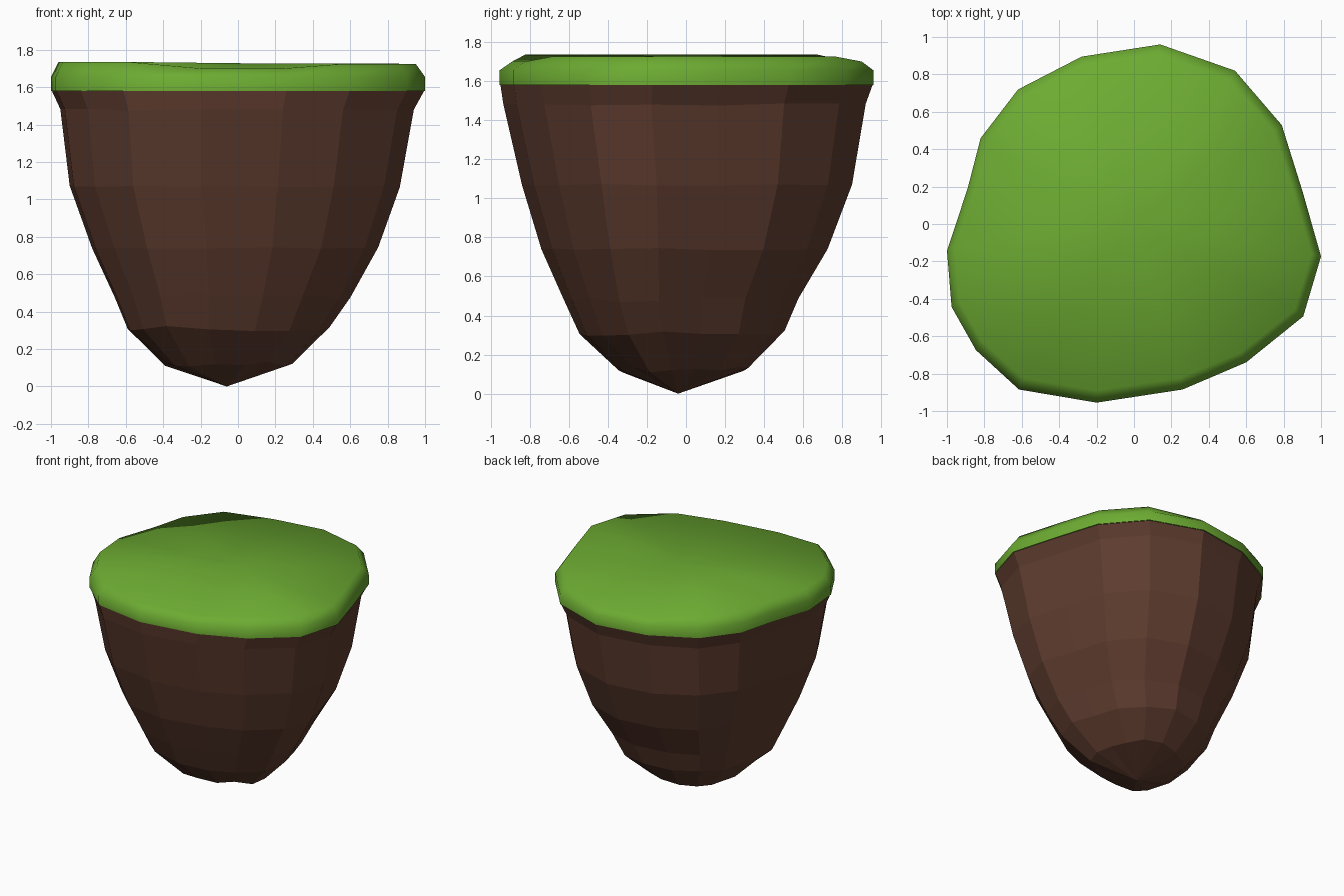
import bpy, bmesh, random

if "Cube" in bpy.data.objects:
    bpy.data.objects.remove(bpy.data.objects["Cube"])
random.seed(4)

# Plan outline of the island, counter-clockwise
OUTLINE = [(0.14, 0.96), (-0.28, 0.895), (-0.62, 0.72), (-0.82, 0.46), (-0.89, 0.19),
           (-1.0, -0.14), (-0.975, -0.44), (-0.845, -0.67), (-0.615, -0.88), (-0.2, -0.95),
           (0.26, -0.88), (0.6, -0.735), (0.905, -0.49), (1.0, -0.17), (0.9, 0.18),
           (0.79, 0.53), (0.54, 0.82)]
N = len(OUTLINE)


def material(name, rgb):
    m = bpy.data.materials.new(name)
    m.diffuse_color = (*rgb, 1)
    m.use_nodes = True
    m.node_tree.nodes["Principled BSDF"].inputs["Base Color"].default_value = m.diffuse_color
    return m


def ring(bm, z, x0, x1, y0, y1, jitter=0.0):
    """Outline stretched into the given extents at height z."""
    out = []
    for x, y in OUTLINE:
        px = x0 + (x + 1) / 2 * (x1 - x0)
        py = y0 + (y + 0.95) / 1.91 * (y1 - y0)
        out.append(bm.verts.new((px, py, z + random.uniform(-jitter, jitter))))
    return out


def bridge(bm, a, b):
    for i in range(N):
        j = (i + 1) % N
        bm.faces.new((a[i], a[j], b[j], b[i]))


def finish(bm, name, mat, smooth):
    bmesh.ops.recalc_face_normals(bm, faces=bm.faces[:])
    for f in bm.faces:
        f.smooth = smooth
    me = bpy.data.meshes.new(name)
    bm.to_mesh(me)
    bm.free()
    me.materials.append(mat)
    ob = bpy.data.objects.new(name, me)
    bpy.context.collection.objects.link(ob)
    return ob


# Soil: faceted rings narrowing to a blunt tip
bm = bmesh.new()
LEVELS = [(1.58, -0.995, 0.995, -0.95, 0.955, 0),
          (1.48, -0.95, 0.94, -0.935, 0.92, 0.006),
          (1.07, -0.90, 0.865, -0.84, 0.85, 0.005),
          (0.74, -0.78, 0.75, -0.74, 0.725, 0.006),
          (0.48, -0.66, 0.60, -0.63, 0.575, 0.012),
          (0.31, -0.59, 0.49, -0.545, 0.505, 0.014),
          (0.12, -0.39, 0.29, -0.345, 0.32, 0.014)]
rings = [ring(bm, *lv) for lv in LEVELS]
for a, b in zip(rings, rings[1:]):
    bridge(bm, a, b)
tip = bm.verts.new((-0.06, -0.04, 0))
for i in range(N):
    bm.faces.new((rings[-1][i], rings[-1][(i + 1) % N], tip))
finish(bm, "soil", material("brown soil", (0.112, 0.045, 0.028)), False)

# Grass: smooth slab with a rounded rim, slightly lower at front and back
bm = bmesh.new()
low = ring(bm, 1.58, -1, 1, -0.955, 0.96)
mid = ring(bm, 1.655, -1, 1, -0.955, 0.96)
top = ring(bm, 1.725, -0.96, 0.95, -0.89, 0.90)
for v in top:
    if abs(v.co.x) < 0.3:
        v.co.z = 1.70
    elif v.co.x < -0.5:
        v.co.z = 1.735
bridge(bm, low, mid)
bridge(bm, mid, top)
centre = bm.verts.new((0, 0, 1.728))
for i in range(N):
    bm.faces.new((top[i], top[(i + 1) % N], centre))
finish(bm, "grass", material("grass green", (0.152, 0.41, 0.032)), True)
